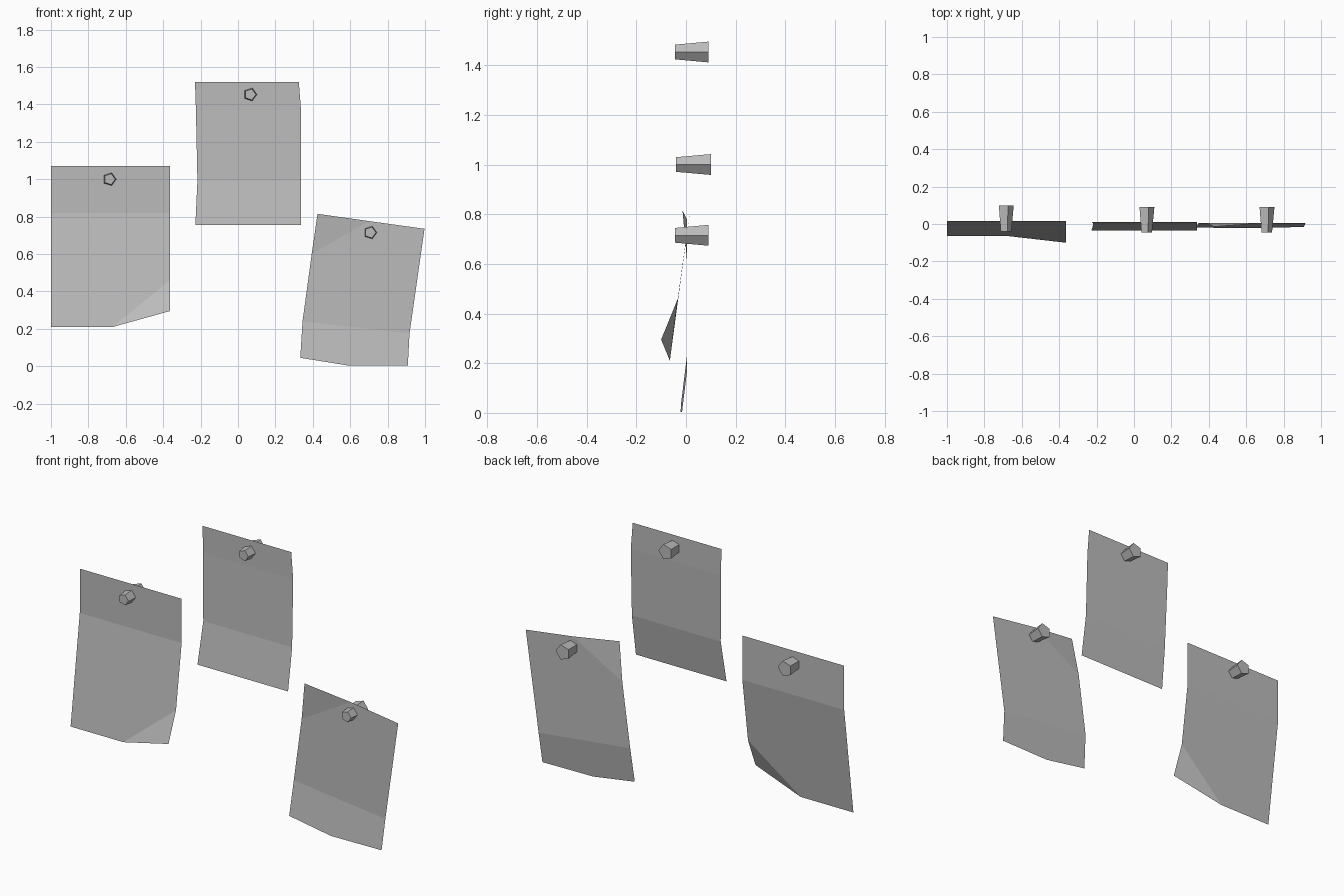
import bpy
import bmesh
import math

cube = bpy.data.objects.get("Cube")
if cube:
    bpy.data.objects.remove(cube)

grey = bpy.data.materials.new("plain grey")
grey.use_nodes = True
tone = (0.5, 0.5, 0.5, 1)
grey.diffuse_color = tone
grey.node_tree.nodes["Principled BSDF"].inputs["Base Color"].default_value = tone


def finish(bm, name):
    mesh = bpy.data.meshes.new(name)
    bm.to_mesh(mesh)
    bm.free()
    mesh.materials.append(grey)
    obj = bpy.data.objects.new(name, mesh)
    bpy.context.collection.objects.link(obj)


def sheet(name, points, panels):
    """Thin folded sheet: each letter in a panel names one corner."""
    bm = bmesh.new()
    verts = {key: bm.verts.new(co) for key, co in points.items()}
    for panel in panels:
        face = bm.faces.new([verts[key] for key in panel])
        face.normal_update()
        if face.normal.y > 0:
            face.normal_flip()
    finish(bm, name)


def pin(name, x, z, front, back):
    """Five-sided peg that widens toward the back."""
    bm = bmesh.new()
    rings = []
    for y, radius in ((front, 0.031), (back, 0.044)):
        angles = [math.tau * i / 5 for i in range(5)]
        rings.append([bm.verts.new((x + radius * math.cos(a), y,
                                    z + radius * math.sin(a))) for a in angles])
    for ring in rings:
        bm.faces.new(ring)
    for i in range(5):
        j = (i + 1) % 5
        bm.faces.new((rings[0][i], rings[0][j], rings[1][j], rings[1][i]))
    bmesh.ops.recalc_face_normals(bm, faces=bm.faces)
    finish(bm, name)


# Right-hand sheet with an upright top strip and one curled corner
sheet("right_sheet", {
    "a": (-1, 0.017, 1.07), "b": (-0.364, 0.017, 1.07),
    "c": (-1, 0.017, 0.82), "d": (-0.364, 0.017, 0.82),
    "e": (-0.364, -0.033, 0.46), "f": (-0.364, -0.1, 0.295),
    "g": (-0.67, -0.065, 0.21), "h": (-1, -0.065, 0.21),
}, ("acdb", "chged", "egf"))

# Middle sheet with two level folds
sheet("middle_sheet", {
    "a": (-0.23, 0.011, 1.52), "b": (0.325, 0.011, 1.52),
    "c": (-0.225, 0.011, 1.37), "d": (0.337, 0.011, 1.37),
    "e": (-0.217, 0.0, 0.99), "f": (0.338, 0.0, 0.99),
    "g": (-0.228, -0.036, 0.755), "h": (0.338, -0.036, 0.755),
}, ("acdb", "cefd", "eghf"))

# Left-hand tilted sheet with a bent top corner and a bent lower strip
sheet("left_sheet", {
    "a": (0.425, -0.014, 0.815), "b": (0.7, 0.005, 0.776),
    "c": (0.997, 0.005, 0.735), "d": (0.394, 0.005, 0.6),
    "e": (0.345, 0.005, 0.24), "f": (0.917, 0.005, 0.175),
    "g": (0.333, -0.019, 0.045), "h": (0.595, -0.022, 0.003),
    "i": (0.908, -0.016, 0.003),
}, ("adb", "defcb", "eghif"))

# Pins through the upper part of each sheet
pin("right_pin", -0.687, 1.0, -0.04, 0.1)
pin("middle_pin", 0.065, 1.453, -0.045, 0.09)
pin("left_pin", 0.707, 0.715, -0.045, 0.09)
